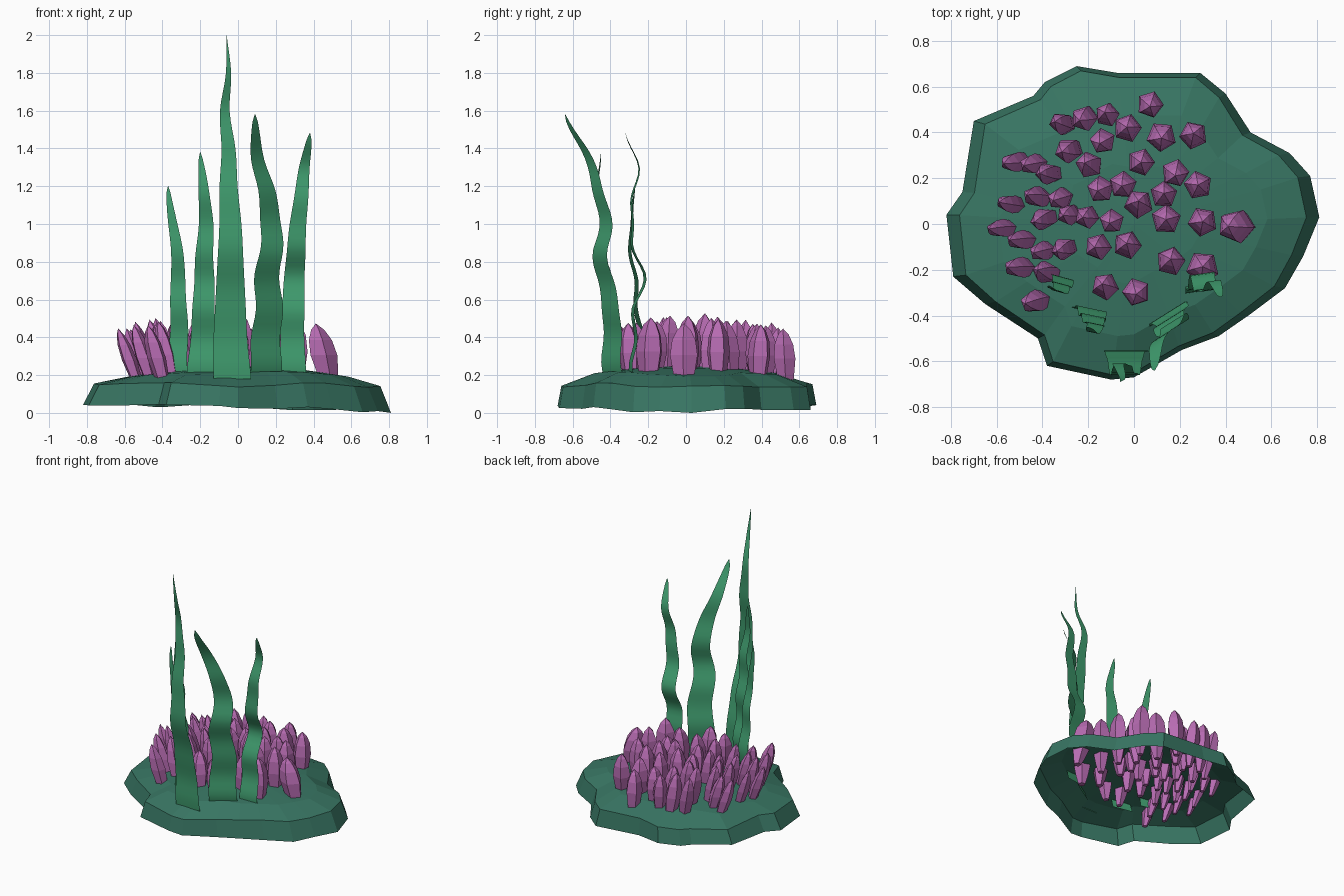
import bpy, bmesh, math, random
from mathutils import Vector

random.seed(4)
cube = bpy.data.objects.get("Cube")
if cube:
    bpy.data.objects.remove(cube, do_unlink=True)


def make_material(name, colour):
    mat = bpy.data.materials.new(name)
    mat.use_nodes = True
    mat.diffuse_color = (*colour, 1)
    for node in mat.node_tree.nodes:
        if node.type == 'BSDF_PRINCIPLED':
            node.inputs["Base Color"].default_value = (*colour, 1)
            node.inputs["Roughness"].default_value = 0.9
    return mat


rock_green = make_material("rock_green", (0.04, 0.18, 0.125))
leaf_green = make_material("leaf_green", (0.05, 0.33, 0.155))
bulb_purple = make_material("bulb_purple", (0.48, 0.15, 0.45))


def finish(bm, name, mat, smooth=False):
    mesh = bpy.data.meshes.new(name)
    for face in bm.faces:
        face.smooth = smooth
    bm.to_mesh(mesh)
    bm.free()
    mesh.materials.append(mat)
    obj = bpy.data.objects.new(name, mesh)
    bpy.context.collection.objects.link(obj)
    return obj


def bridge(bm, lower, upper):
    count = len(lower)
    for i in range(count):
        j = (i + 1) % count
        bm.faces.new((lower[i], lower[j], upper[j], upper[i]))


def fan(bm, ring, tip):
    for i in range(len(ring)):
        bm.faces.new((ring[i], ring[(i + 1) % len(ring)], tip))


def ground(x, y):
    return 0.25 - 0.17 * (x * x + y * y)


# Rock base: a hollow shell, open underneath (outline in hundredths, anticlockwise)
outline = [(81, 3), (77, 21), (68, 31), (51, 40), (40, 57), (29, 66), (-7, 66), (-25, 69),
           (-39, 62), (-44, 56), (-70, 45), (-75, 14), (-82, 4), (-79, -23), (-65, -35),
           (-42, -50), (-38, -62), (-10, -68), (0, -67), (21, -55), (37, -49), (50, -40),
           (66, -28), (74, -14)]
points = [(x / 100, y / 100) for x, y in outline]
bm = bmesh.new()
skirt = [bm.verts.new((x, y, 0.03 - 0.025 * x + 0.01 * math.sin(9 * x + 4 * y)))
         for x, y in points]
skirt[0].co.z = 0.0
rings = [skirt]
rings.append([bm.verts.new((x * 0.93, y * 0.97, 0.148 + 0.012 * math.sin(7 * x + 3 * y)))
              for x, y in points])
for scale in (0.72, 0.38):
    rings.append([bm.verts.new((x * scale, y * scale, ground(x * scale, y * scale)))
                  for x, y in points])
for lower, upper in zip(rings, rings[1:]):
    bridge(bm, lower, upper)
fan(bm, rings[-1], bm.verts.new((0, 0, 0.25)))
finish(bm, "rock_base", rock_green)

# Bulb cluster: five-sided pods that lean outward on the right side
pods = [(7, 52), (26, 39), (12, 38), (-12, 48), (-22, 46), (-32, 44), (-3, 42), (-14, 36),
        (-29, 32), (-20, 26), (3, 27), (18, 22), (28, 17), (-53, 27), (-45, 26), (-38, 22),
        (-15, 15), (-5, 17), (13, 13), (2, 9), (-55, 9), (-43, 12), (-33, 11), (-40, 2),
        (-29, 4), (-21, 3), (-10, 1), (14, 2), (30, 1), (44, -1), (-59, -2), (-50, -7),
        (-41, -12), (-31, -11), (-16, -10), (-3, -9), (16, -16), (30, -19), (-51, -19),
        (-39, -21), (-13, -27), (1, -30), (-44, -34)]
# Height above ground and relative radius of each ring
pod_profile = [(-0.13, 0.35), (-0.07, 0.6), (0, 0.8), (0.09, 1), (0.17, 0.86), (0.225, 0.5)]
bm = bmesh.new()
for px, py in pods:
    x, y = px / 100, py / 100
    radius = (0.06 + 0.028 * x) * random.uniform(0.93, 1.1)
    stretch = random.uniform(0.92, 1.08)
    turn = random.uniform(0, math.tau)
    lean = Vector((min(x, 0) * 0.6 - max(x - 0.3, 0) * 1.6, random.uniform(-0.08, 0.08), 1))
    root = Vector((x, y, ground(x, y))) - Vector((lean.x, lean.y, 0)) * 0.13
    previous = None
    for height, size in pod_profile:
        centre = root + lean * height * stretch
        ring = []
        for k in range(5):
            a = turn + k * math.tau / 5
            ring.append(bm.verts.new(centre + Vector((math.cos(a), math.sin(a), 0)) * radius * size))
        if previous:
            bridge(bm, previous, ring)
        else:
            bm.faces.new(ring[::-1])
        previous = ring
    fan(bm, previous, bm.verts.new(root + lean * 0.26 * stretch))
finish(bm, "bulb_cluster", bulb_purple)


# Seaweed blades: tapered ribbons along a smooth wavy path
def spline(values, t):
    last = len(values) - 1
    i = min(int(t * last), last - 1)
    f = t * last - i
    a, b, c, d = (values[min(max(i + k, 0), last)] for k in (-1, 0, 1, 2))
    return 0.5 * (2 * b + (c - a) * f + (2 * a - 5 * b + 4 * c - d) * f * f
                  + (3 * b - a - 3 * c + d) * f ** 3)


def blade(name, low, high, width, taper, angle, xs, ys, ripple):
    bm = bmesh.new()
    across = Vector((math.cos(math.radians(angle)), math.sin(math.radians(angle)), 0))
    facing = Vector((-across.y, across.x, 0))
    steps = 36
    previous = None
    for s in range(steps + 1):
        t = s / steps
        z = low + (high - low) * t
        centre = Vector((spline(xs, t) / 100, spline(ys, t) / 100, z))
        centre += facing * ripple * math.sin(z * 20) * min(1, 2 - 2 * t)
        half = across * (width / 2 * max(1 - t, 0.0005) ** taper)
        pair = [bm.verts.new(centre - half), bm.verts.new(centre + half)]
        if previous:
            bm.faces.new((previous[0], previous[1], pair[1], pair[0]))
        previous = pair
    finish(bm, name, leaf_green, smooth=True)


blade("tall_blade", 0.18, 2.0, 0.2, 0.9, 0,
      (-3, -4, -4, -4, -4, -5, -5, -7, -5, -6),
      (-55, -56, -58, -64, -66, -64, -62, -61, -67, -69), 0.006)
blade("left_inner_blade", 0.15, 1.58, 0.2, 0.5, 32,
      (14, 15, 16, 16, 18, 15, 10, 9), (-37, -40, -39, -45, -43, -46, -53, -64), 0.014)
blade("left_outer_blade", 0.15, 1.48, 0.14, 0.45, 8,
      (29, 29, 29, 30, 31, 33, 35, 38), (-28, -28, -27, -23, -28, -29, -25, -32), 0.014)
blade("right_inner_blade", 0.15, 1.38, 0.15, 0.55, -12,
      (-20, -19, -18, -18, -17, -18, -20), (-36, -38, -40, -42, -44, -47, -45), 0.014)
blade("right_outer_blade", 0.15, 1.2, 0.115, 0.5, -15,
      (-32, -32, -31, -32, -32, -35, -37), (-23, -24, -25, -27, -29, -29, -27), 0.012)
